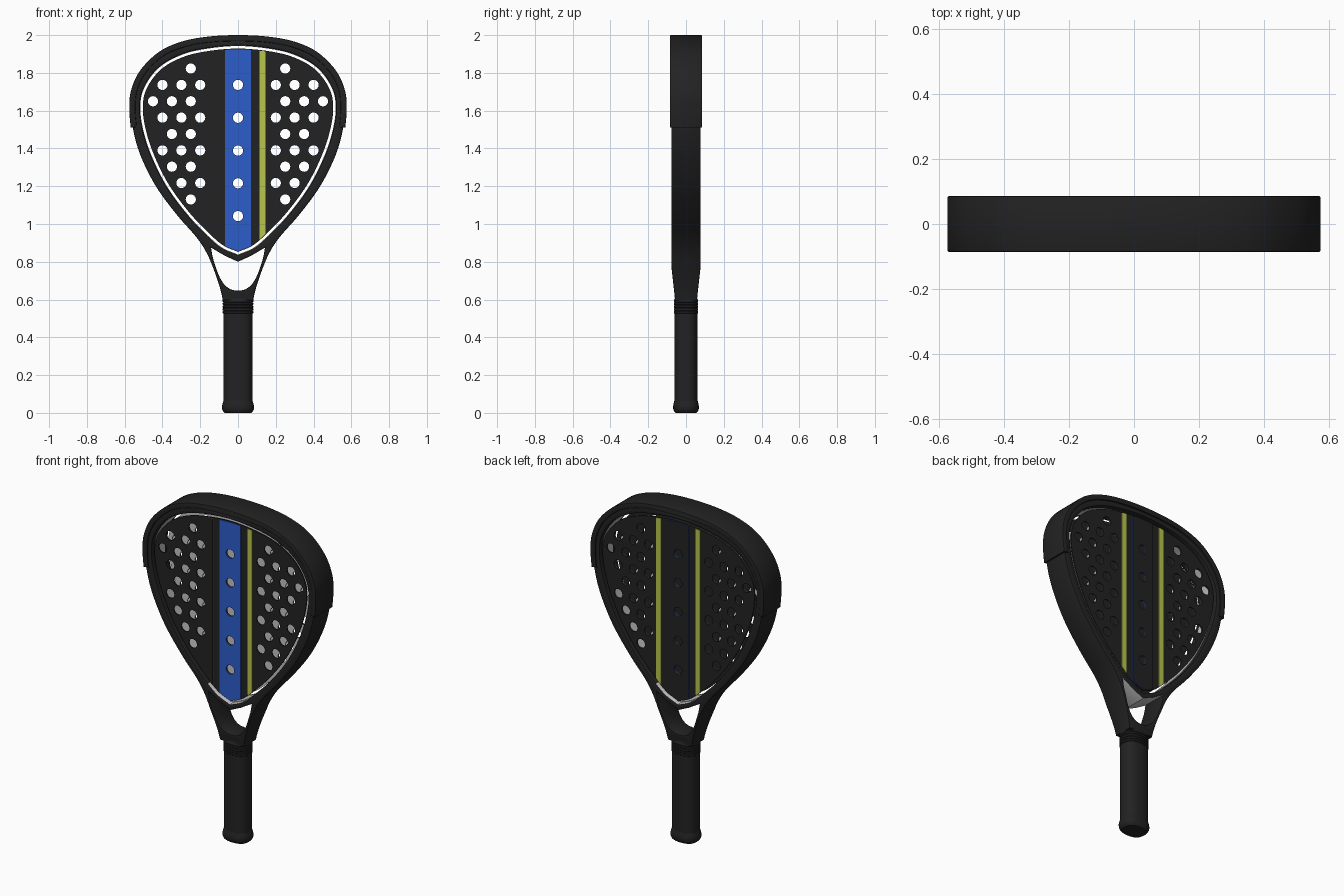
import bpy, bmesh, math
from mathutils import Matrix, Vector

cube = bpy.data.objects.get("Cube")
if cube:
    bpy.data.objects.remove(cube, do_unlink=True)


def material(name, rgb):
    m = bpy.data.materials.new(name)
    m.use_nodes = True
    m.diffuse_color = (*rgb, 1)
    bsdf = m.node_tree.nodes["Principled BSDF"]
    bsdf.inputs["Base Color"].default_value = (*rgb, 1)
    bsdf.inputs["Roughness"].default_value = 0.6
    return m


BLACK = material("black", (0.016, 0.016, 0.016))
BLUE = material("blue", (0.027, 0.11, 0.6))
YELLOW = material("yellow", (0.48, 0.56, 0.07))
LIGHT = material("light grey", (0.55, 0.55, 0.55))


# ---------- helpers ----------
def spline(pts, mirror_start=True, steps=6):
    """Catmull-Rom curve through the points of one half of an outline."""
    p = [Vector(q) for q in pts]
    first = Vector((-p[1].x, p[1].y)) if mirror_start else 2 * p[0] - p[1]
    p = [first] + p + [2 * p[-1] - p[-2]]
    out = []
    for a, b, c, d in zip(p, p[1:], p[2:], p[3:]):
        for i in range(steps):
            t = i / steps
            out.append(0.5 * (2 * b + (c - a) * t + (2 * a - 5 * b + 4 * c - d) * t**2
                              + (3 * b - a - 3 * c + d) * t**3))
    return out + [p[-2]]


def mirrored(half):
    return half + [Vector((-q.x, q.y)) for q in reversed(half) if abs(q.x) > 1e-4]


def inset(loop, d, closed=True):
    """Move a clockwise outline inwards by d."""
    out, n = [], len(loop)
    for i, q in enumerate(loop):
        a = loop[i - 1] if closed or i else q
        b = loop[(i + 1) % n] if closed or i < n - 1 else q
        t = (b - a).normalized()
        out.append(q + Vector((t.y, -t.x)) * d)
    return out


def circle(x, z, r=0.027, n=24):
    return [Vector((x + r * math.cos(2 * math.pi * i / n),
                    z + r * math.sin(2 * math.pi * i / n))) for i in range(n)]


def finish(ob, mat):
    ob.data.materials.clear()
    ob.data.materials.append(mat)
    bm = bmesh.new()
    bm.from_mesh(ob.data)
    bmesh.ops.remove_doubles(bm, verts=bm.verts, dist=1e-5)
    bmesh.ops.recalc_face_normals(bm, faces=bm.faces)
    bm.to_mesh(ob.data)
    bm.free()
    bpy.ops.object.select_all(action='DESELECT')
    ob.select_set(True)
    bpy.context.view_layer.objects.active = ob
    bpy.ops.object.shade_smooth_by_angle(angle=math.radians(35))
    return ob


def plate(name, loops, y, half_depth, mat, bevel=0.0):
    """Flat upright slab: first loop is the outline, the others are openings."""
    cu = bpy.data.curves.new(name, 'CURVE')
    cu.dimensions, cu.fill_mode = '2D', 'BOTH'
    cu.extrude = half_depth - bevel
    cu.bevel_depth, cu.offset, cu.bevel_resolution = bevel, -bevel, 1
    for loop in loops:
        s = cu.splines.new('POLY')
        s.points.add(len(loop) - 1)
        for pt, q in zip(s.points, loop):
            pt.co = (q.x, q.y, 0, 1)
        s.use_cyclic_u = True
    ob = bpy.data.objects.new(name, cu)
    bpy.context.collection.objects.link(ob)
    bpy.ops.object.select_all(action='DESELECT')
    ob.select_set(True)
    bpy.context.view_layer.objects.active = ob
    bpy.ops.object.convert(target='MESH')
    ob = bpy.context.view_layer.objects.active
    ob.data.transform(Matrix.Translation((0, y, 0)) @ Matrix.Rotation(math.pi / 2, 4, 'X'))
    return finish(ob, mat)


def loft(name, profile, rx, ry, mat, n=32, power=0.8):
    """Stack of rounded-box sections given as (height, scale)."""
    bm = bmesh.new()
    rings = []
    for z, s in profile:
        ring = []
        for i in range(n):
            c, d = math.cos(2 * math.pi * i / n), math.sin(2 * math.pi * i / n)
            ring.append(bm.verts.new((rx * s * math.copysign(abs(c)**power, c),
                                      ry * s * math.copysign(abs(d)**power, d), z)))
        rings.append(ring)
    for a, b in zip(rings, rings[1:]):
        for i in range(n):
            j = (i + 1) % n
            bm.faces.new((a[i], a[j], b[j], b[i]))
    bm.faces.new(rings[0])
    bm.faces.new(rings[-1])
    me = bpy.data.meshes.new(name)
    bm.to_mesh(me)
    bm.free()
    ob = bpy.data.objects.new(name, me)
    bpy.context.collection.objects.link(ob)
    return finish(ob, mat)


# ---------- outlines ----------
head = mirrored(spline([(0, 1.945), (.2, 1.925), (.33, 1.885), (.43, 1.82), (.5, 1.72),
                        (.52, 1.62), (.505, 1.5), (.46, 1.36), (.38, 1.2), (.27, 1.05),
                        (.16, .935), (.085, .872), (0, .835)]))
outer = mirrored(spline([(0, 1.985), (.2, 1.965), (.35, 1.92), (.47, 1.84), (.54, 1.73),
                         (.562, 1.62), (.555, 1.5), (.515, 1.36), (.435, 1.2), (.325, 1.05),
                         (.22, .93), (.165, .845), (.125, .75), (.095, .66), (.08, .595)]))
throat = mirrored([Vector((0, .8)), Vector((.07, .832))]
                  + spline([(.143, .875), (.13, .81), (.1, .725), (.07, .677),
                            (.035, .653), (0, .647)], mirror_start=False))
face = inset(head, 0.016)

# ---------- frame with throat ----------
frame = plate("frame", [outer, head, throat], 0, 0.078, BLACK, bevel=0.006)
for v in frame.data.vertices:
    t = min(max((0.78 - v.co.z) / 0.17, 0), 1)
    v.co.y *= 1 - 0.24 * t
frame.data.materials.append(LIGHT)
for p in frame.data.polygons:
    x, z = abs(p.center.x), p.center.z
    if abs(p.normal.y) < 0.5 and x < 0.14 and 0.785 + x / 2 < z < 0.95:
        p.material_index = 1          # walls of the bridge
plate("inner_lining", [head, inset(head, 0.003)], 0, 0.045, LIGHT)

# ---------- bumper around the top ----------
half = spline([(0, 2.0), (.16, 1.992), (.3, 1.965), (.42, 1.91), (.52, 1.81),
               (.568, 1.7), (.575, 1.6), (.568, 1.51)])
arc = [Vector((-q.x, q.y)) for q in reversed(half[1:])] + half
plate("bumper", [arc + inset(arc, 0.032, closed=False)[::-1]], 0, 0.086, BLACK, bevel=0.005)

# ---------- faces with holes ----------
side_holes = []
for row, count in enumerate([1, 3, 3, 3, 2, 3, 2, 2, 1]):
    for i in range(count):
        x = (0.2 if row % 2 else 0.25) + 0.1 * i
        side_holes += [circle(s * x, 1.823 - 0.0866 * row) for s in (1, -1)]
centre_holes = [circle(0, 1.736 - 0.1735 * i) for i in range(5)]
holes = side_holes + centre_holes
plate("front_face", [face] + holes, -0.066, 0.004, BLACK)
plate("back_face", [face] + holes, 0.066, 0.004, BLACK)
plate("back_face_lining", [face] + holes, 0.0605, 0.0015, LIGHT)


# ---------- stripes ----------
def stripe(x0, x1, margin=0.004, n=8):
    """Vertical band clipped to the face outline."""
    low, high = [], []
    for i in range(n + 1):
        x = x0 + (x1 - x0) * i / n + 1e-5
        zs = [a.y + (b.y - a.y) * (x - a.x) / (b.x - a.x)
              for a, b in zip(face, face[1:] + face[:1]) if (a.x - x) * (b.x - x) < 0]
        low.append(Vector((x, min(zs) + margin)))
        high.append(Vector((x, max(zs) - margin)))
    return low + high[::-1]


centre = [stripe(-0.07, 0.07)] + centre_holes
left, right = [stripe(0.115, 0.146)], [stripe(-0.146, -0.115)]
plate("front_centre_stripe", centre, -0.072, 0.002, BLUE)
plate("front_left_stripe", left, -0.072, 0.002, YELLOW)
plate("front_right_stripe", right, -0.072, 0.002, YELLOW)
plate("front_right_stripe_cover", right, -0.0748, 0.0008, BLACK)
plate("back_centre_stripe", centre, 0.072, 0.002, BLUE)
plate("back_centre_stripe_cover", centre, 0.0748, 0.0008, BLACK)
plate("back_left_stripe", left, 0.072, 0.002, YELLOW)
plate("back_right_stripe", right, 0.072, 0.002, YELLOW)

# ---------- handle ----------
loft("grip", [(0.03, 1), (0.54, 1)], 0.077, 0.061, BLACK)
loft("butt_cap", [(0, 0.9), (0.006, 1.0), (0.02, 1.09), (0.035, 1.1), (0.05, 1.06), (0.065, 0.99)],
     0.077, 0.062, BLACK)
ridges = []
for i in range(5):
    z = 0.525 + 0.015 * i
    ridges += [(z, 1.0), (z + 0.003, 1.05), (z + 0.012, 1.05)]
loft("collar", ridges + [(0.603, 1.0), (0.615, 0.9)], 0.077, 0.061, BLACK)
